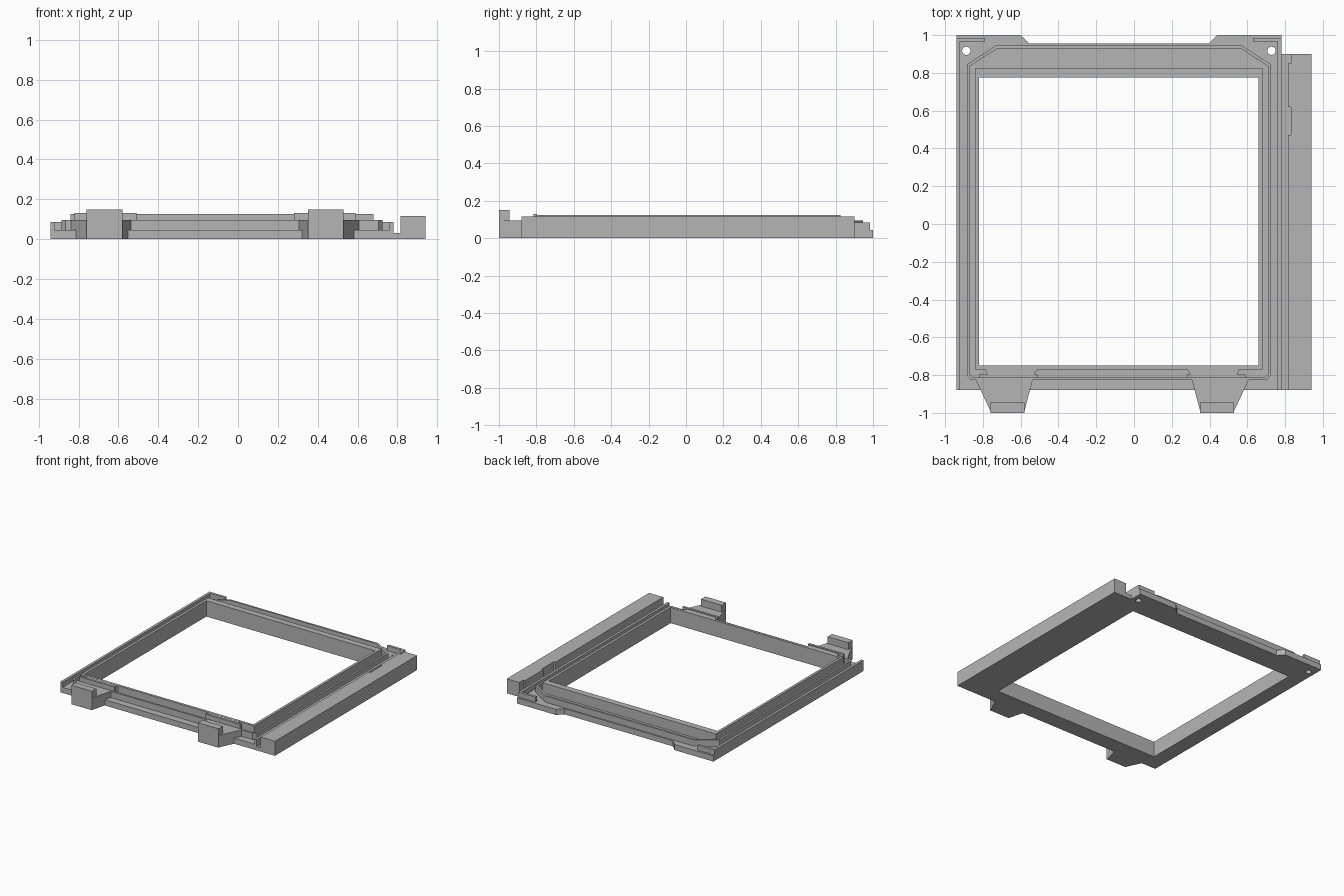
import bpy, bmesh, math

if "Cube" in bpy.data.objects:
    bpy.data.objects.remove(bpy.data.objects["Cube"], do_unlink=True)

grey = bpy.data.materials.new("plain grey")
grey.use_nodes = True
colour = (0.46, 0.46, 0.46, 1)
grey.diffuse_color = colour
grey.node_tree.nodes["Principled BSDF"].inputs["Base Color"].default_value = colour

FRAME_X = -0.08    # centre line of the frame
CLIP_X = -0.115    # centre line between the two clips
FLOOR = 0.045


def mirrored(half, cx=FRAME_X):
    """Close a right-hand half outline by mirroring it about cx."""
    return [(cx + x, y) for x, y in half] + [(cx - x, y) for x, y in reversed(half)]


def rect(x0, x1, y0, y1):
    return [(x0, y0), (x1, y0), (x1, y1), (x0, y1)]


def circle(cx, cy, r, n=20):
    return [(cx + r * math.cos(i * math.tau / n), cy + r * math.sin(i * math.tau / n))
            for i in range(n)]


def prism(name, outline, z0, z1, holes=()):
    """Extrude a flat outline, with optional holes, from z0 to z1."""
    bm = bmesh.new()
    edges = []
    for loop in [outline, *holes]:
        vs = [bm.verts.new((x, y, z0)) for x, y in loop]
        edges += [bm.edges.new((vs[i - 1], vs[i])) for i in range(len(vs))]
    bmesh.ops.triangle_fill(bm, edges=edges, use_beauty=True, normal=(0, 0, 1))
    out = bmesh.ops.extrude_face_region(bm, geom=bm.faces[:], use_keep_orig=True)
    top = [g for g in out["geom"] if isinstance(g, bmesh.types.BMVert)]
    bmesh.ops.translate(bm, verts=top, vec=(0, 0, z1 - z0))
    bmesh.ops.recalc_face_normals(bm, faces=bm.faces[:])
    mesh = bpy.data.meshes.new(name)
    bm.to_mesh(mesh)
    bm.free()
    mesh.materials.append(grey)
    ob = bpy.data.objects.new(name, mesh)
    bpy.context.collection.objects.link(ob)
    return ob


# Base plate with window opening, corner tabs and two screw holes
opening = mirrored([(0.74, -0.75), (0.74, 0.775)])
plate = mirrored([(0.86, -0.88), (0.86, 1.0), (0.52, 1.0), (0.475, 0.955)])
screw_holes = [circle(FRAME_X + s * 0.808, 0.917, 0.022) for s in (-1, 1)]
prism("base_plate", plate, 0, FLOOR, [opening] + screw_holes)

# Outer lip with chamfered corners
lip_out = mirrored([(0.785, -0.825), (0.805, -0.80), (0.805, 0.845), (0.65, 0.945)])
lip_in = mirrored([(0.775, -0.81), (0.79, -0.795), (0.79, 0.835), (0.643, 0.93)])
prism("outer_lip", lip_out, FLOOR, 0.095, [lip_in])

# Taller wall around the opening
wall = mirrored([(0.76, -0.77), (0.76, 0.825)])
prism("inner_wall", wall, FLOOR, 0.125, [opening])

# Side rims that turn inwards at the back
for side, name in ((-1, "right_rim"), (1, "left_rim")):
    rim = [(0.86, -0.88), (0.86, 0.985), (0.71, 0.985), (0.71, 0.965),
           (0.84, 0.965), (0.84, -0.88)]
    prism(name, [(FRAME_X + side * x, y) for x, y in rim], FLOOR, 0.085)

# Front clips: tapered arm, raised catch, thin blade and ledge
for side, name in ((-1, "right_clip"), (1, "left_clip")):
    def place(pts):
        return [(CLIP_X + side * x, y) for x, y in pts]
    arm = [(0.42, -0.82), (0.465, -0.99), (0.645, -0.99), (0.725, -0.82)]
    prism(name + "_arm", place(arm), 0, 0.095)
    prism(name + "_catch", place(rect(0.465, 0.645, -1.0, -0.945)), 0, 0.15)
    prism(name + "_blade", place(rect(0.395, 0.705, -0.815, -0.797)), FLOOR, 0.13)
    ledge = [(0.395, -0.765), (0.415, -0.80), (0.66, -0.80), (0.675, -0.765)]
    prism(name + "_ledge", place(ledge), FLOOR, 0.124)

# Side bar, separated from the frame by a channel, with two notches
prism("channel_floor", rect(0.78, 0.94, -0.88, 0.90), 0, 0.03)
bar = [(0.94, -0.88), (0.94, 0.90), (0.83, 0.90), (0.83, 0.85), (0.815, 0.85),
       (0.815, 0.62), (0.83, 0.62), (0.83, 0.47), (0.815, 0.47), (0.815, -0.88)]
prism("side_bar", bar, 0.03, 0.115)
